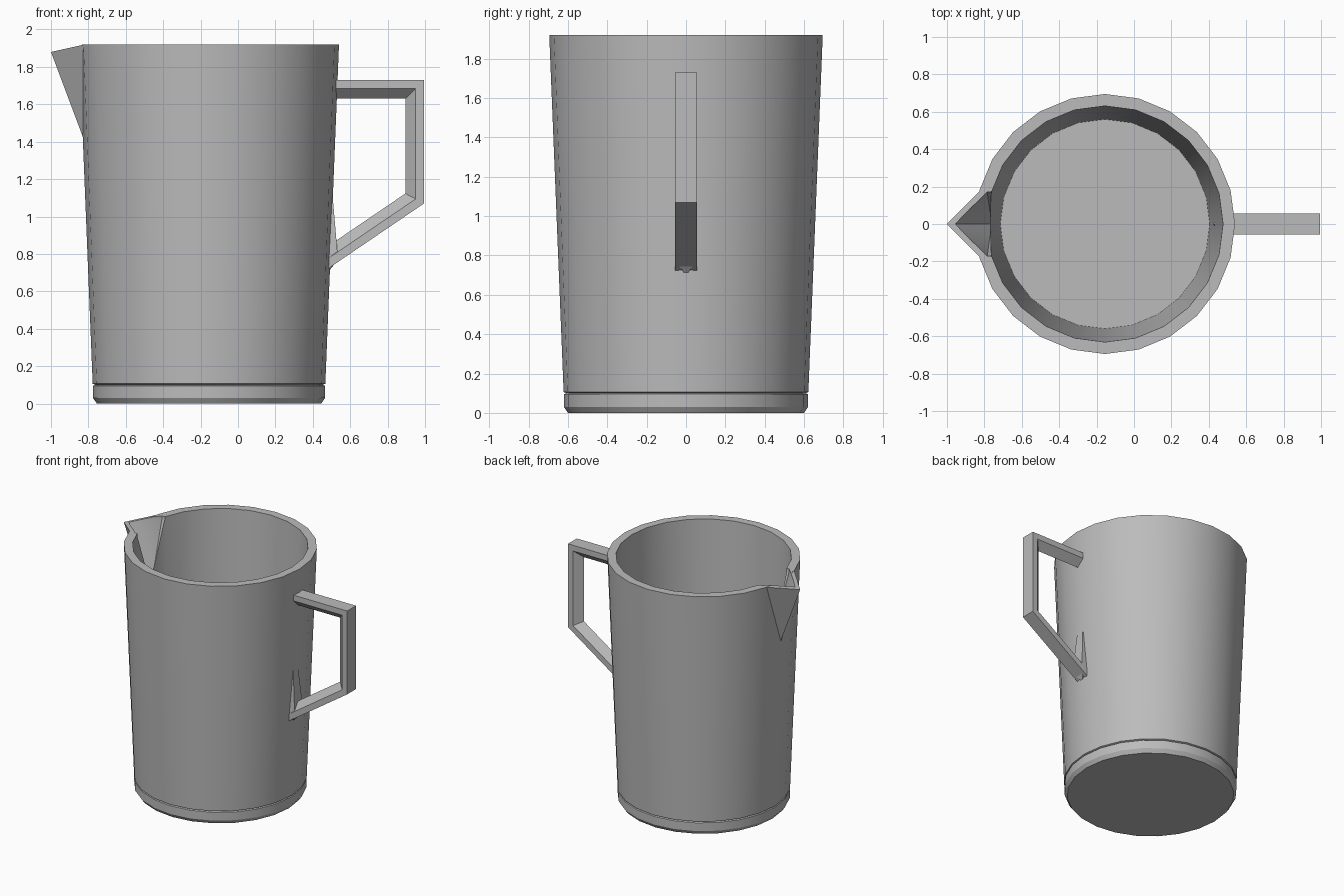
import bpy, bmesh, math
from mathutils import Vector

cube = bpy.data.objects.get("Cube")
if cube:
    bpy.data.objects.remove(cube, do_unlink=True)

grey = bpy.data.materials.new("plain grey")
grey.use_nodes = True
colour = (0.5, 0.5, 0.5, 1)
grey.diffuse_color = colour
bsdf = next(n for n in grey.node_tree.nodes if n.type == 'BSDF_PRINCIPLED')
bsdf.inputs["Base Color"].default_value = colour

SIDES = 24
CENTRE = -0.155
HEIGHT = 1.92


def finish(name, bm):
    bmesh.ops.recalc_face_normals(bm, faces=bm.faces)
    mesh = bpy.data.meshes.new(name)
    bm.to_mesh(mesh)
    bm.free()
    mesh.materials.append(grey)
    ob = bpy.data.objects.new(name, mesh)
    bpy.context.collection.objects.link(ob)
    return ob


def skin(rings, name):
    """Join rings of points into a closed, capped solid."""
    bm = bmesh.new()
    loops = [[bm.verts.new(p) for p in ring] for ring in rings]
    n = len(loops[0])
    for a, b in zip(loops, loops[1:]):
        for i in range(n):
            j = (i + 1) % n
            bm.faces.new((a[i], a[j], b[j], b[i]))
    bm.faces.new(loops[0])
    bm.faces.new(loops[-1])
    return finish(name, bm)


def lathe(name, profile):
    rings = []
    for r, z in profile:
        angles = [math.tau * i / SIDES for i in range(SIDES)]
        rings.append([(CENTRE + r * math.cos(a), r * math.sin(a), z) for a in angles])
    return skin(rings, name)


def hull(name, points):
    """Convex solid; points with y > 0 are mirrored across y."""
    bm = bmesh.new()
    for x, y, z in points:
        for s in ((1, -1) if y else (1,)):
            bm.verts.new((x, s * y, z))
    bmesh.ops.convex_hull(bm, input=bm.verts)
    return finish(name, bm)


def combine(target, tool, operation):
    mod = target.modifiers.new(operation, 'BOOLEAN')
    mod.operation, mod.object, mod.solver = operation, tool, 'EXACT'
    bpy.context.view_layer.objects.active = target
    bpy.ops.object.modifier_apply(modifier=mod.name)
    bpy.data.objects.remove(tool, do_unlink=True)


# Tapered body with a shallow seam above the foot
body = lathe("jug_body", [(0.60, 0), (0.62, 0.03), (0.62, 0.095), (0.608, 0.1),
                          (0.622, 0.106), (0.695, HEIGHT)])

# Pointed spout, then the hollow and the pouring channel
combine(body, hull("spout", [(-1, 0, 1.88), (-0.82, 0.18, HEIGHT), (-0.78, 0.17, HEIGHT),
                             (-0.82, 0, 1.4), (-0.78, 0, 1.4)]), 'UNION')
combine(body, lathe("hollow", [(0.56, 0.09), (0.632, HEIGHT + 0.02)]), 'DIFFERENCE')
combine(body, hull("channel", [(-0.96, 0, 1.9), (-0.96, 0, 2), (-0.76, 0, 1.45),
                               (-0.7, 0, 1.45), (-0.785, 0.17, 1.9), (-0.785, 0.17, 2),
                               (-0.7, 0.18, 1.9), (-0.7, 0.18, 2)]), 'DIFFERENCE')

# Handle: ridged bar swept along a mitred path of its outer edge
path = [Vector(p) for p in ((0.5, 1.73), (0.995, 1.73), (0.995, 1.07), (0.48, 0.72))]
section = [(0, 0.055), (0, -0.055), (0.045, -0.055), (0.10, 0), (0.045, 0.055)]
inward = []
for a, b in zip(path, path[1:]):
    d = (b - a).normalized()
    inward.append(Vector((d.y, -d.x)))
rings = []
for i, p in enumerate(path):
    n1, n2 = inward[max(i - 1, 0)], inward[min(i, len(inward) - 1)]
    miter = (n1 + n2) / (1 + n1.dot(n2))
    rings.append([(p.x + miter.x * d, y, p.y + miter.y * d) for d, y in section])
handle = skin(rings, "handle")

# Thin wedge where the handle meets the wall
wedge = hull("handle_root", [(0.48, 0, 0.70), (0.535, 0.055, 0.77),
                             (0.48, 0.055, 0.77), (0.505, 0.03, 1.12)])

for ob in (body, handle, wedge):
    bpy.ops.object.select_all(action='DESELECT')
    ob.select_set(True)
    bpy.context.view_layer.objects.active = ob
    bpy.ops.object.shade_smooth_by_angle(angle=math.radians(25))
